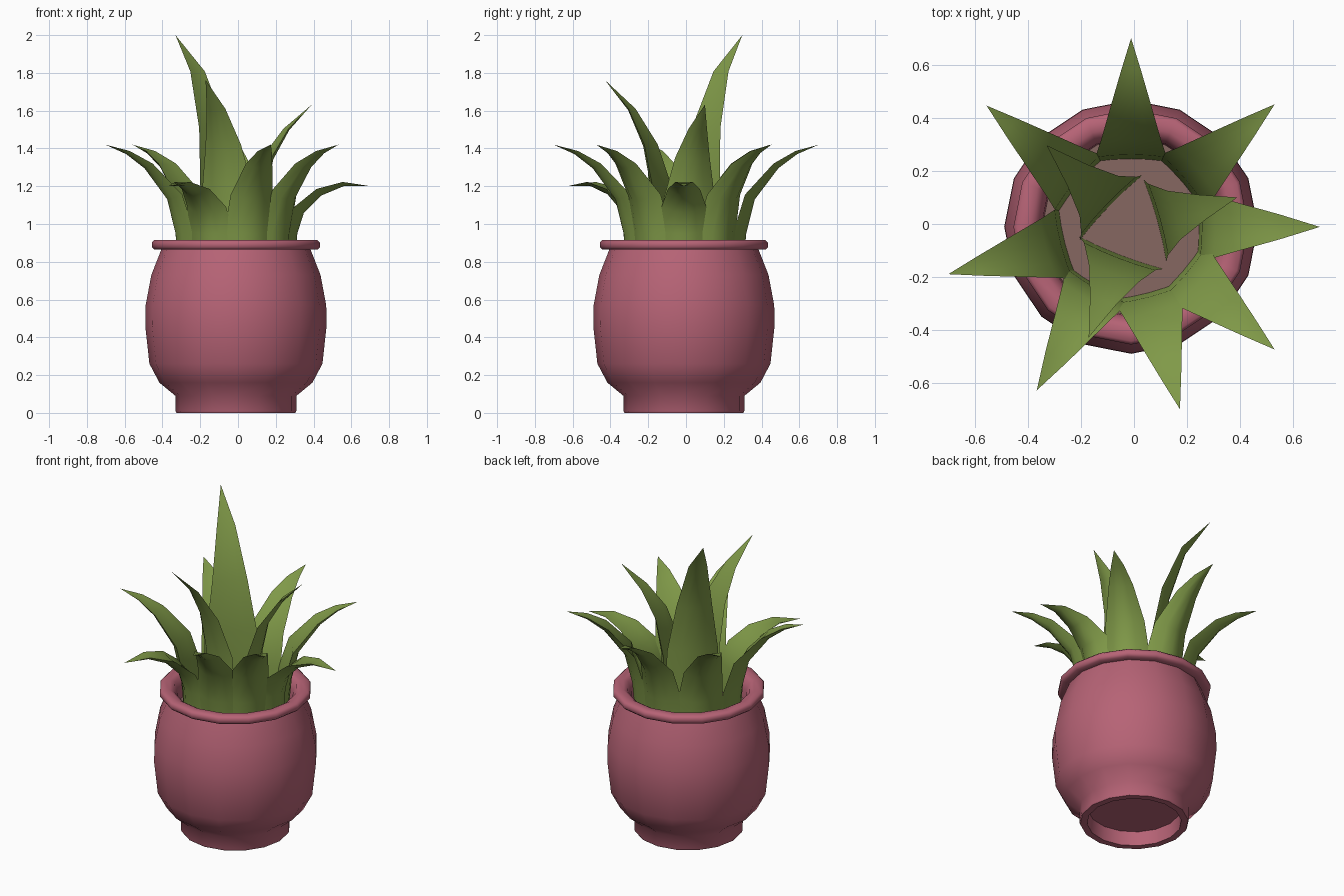
import bpy, bmesh, math
from mathutils import Vector

if "Cube" in bpy.data.objects:
    bpy.data.objects.remove(bpy.data.objects["Cube"])

CX, CY = -0.011, -0.011  # axis of pot and plant


def material(name, rgb):
    m = bpy.data.materials.new(name)
    m.diffuse_color = (*rgb, 1)
    m.use_nodes = True
    m.node_tree.nodes["Principled BSDF"].inputs["Base Color"].default_value = m.diffuse_color
    return m


pink = material("rose_glaze", (0.47, 0.125, 0.18))
green = material("leaf_green", (0.215, 0.32, 0.065))
brown = material("soil_brown", (0.24, 0.135, 0.12))


def finish(bm, name, mat, angle):
    me = bpy.data.meshes.new(name)
    bm.to_mesh(me)
    bm.free()
    me.materials.append(mat)
    ob = bpy.data.objects.new(name, me)
    bpy.context.collection.objects.link(ob)
    bpy.ops.object.select_all(action='DESELECT')
    ob.select_set(True)
    bpy.context.view_layer.objects.active = ob
    bpy.ops.object.shade_smooth_by_angle(angle=math.radians(angle))
    return ob


def lathe(name, profile, mat, sides=16, angle=45):
    bm = bmesh.new()
    rings = []
    for r, z in profile:
        rings.append([bm.verts.new((CX + r * math.cos(2 * math.pi * i / sides),
                                    CY + r * math.sin(2 * math.pi * i / sides), z))
                      for i in range(sides)])
    for a, b in zip(rings, rings[1:]):
        for i in range(sides):
            j = (i + 1) % sides
            bm.faces.new((a[i], a[j], b[j], b[i]))
    # close the inner end of the profile
    bm.faces.new(rings[-1])
    return finish(bm, name, mat, angle)


# Pot: hollow underside, foot, belly, rolled rim and inner wall
body = [(0.27, 0.09), (0.275, 0.0), (0.315, 0.0), (0.32, 0.01), (0.32, 0.09),
        (0.405, 0.16), (0.458, 0.26), (0.48, 0.46), (0.478, 0.57), (0.448, 0.73),
        (0.395, 0.865), (0.432, 0.865), (0.445, 0.878), (0.445, 0.902),
        (0.432, 0.915), (0.385, 0.915), (0.36, 0.90), (0.34, 0.85), (0.335, 0.77)]
lathe("pot", body, pink, angle=60)
lathe("pot_underside", [(0.27, 0.09), (0.1, 0.09)], pink)
# Soil
lathe("soil", [(0.34, 0.785), (0.15, 0.785)], brown)


def leaf(name, azimuth, path, curl=0.5, inner=0.85):
    """Closed leaf: rounded back and shallower front; path rows are
    (radius, height, half width)."""
    a = math.radians(azimuth)
    out = Vector((math.cos(a), math.sin(a), 0))
    side = Vector((-math.sin(a), math.cos(a), 0))
    up = Vector((0, 0, 1))
    base = Vector((CX, CY, 0))
    bm = bmesh.new()
    rows = []
    for k, (r, z, w) in enumerate(path[:-1]):
        p, q = path[max(k - 1, 0)], path[k + 1]
        t = Vector((q[0] - p[0], q[1] - p[1])).normalized()
        inward = -t.y * out + t.x * up
        mid = base + out * r + up * z
        # back runs edge to edge, then the front returns nearly flat
        ring = [bm.verts.new(mid + side * (s * w) + inward * (curl * w * s * s))
                for s in (-1, -0.5, 0, 0.5, 1)]
        ring += [bm.verts.new(mid + side * (s * w)
                              + inward * (curl * w * (inner + (1 - inner) * s * s)))
                 for s in (0.5, 0, -0.5)]
        rows.append(ring)
    r, z, _ = path[-1]
    tip = bm.verts.new(base + out * r + up * z)
    n = len(rows[0])
    for lo, hi in zip(rows, rows[1:]):
        for i in range(n):
            j = (i + 1) % n
            bm.faces.new((lo[i], lo[j], hi[j], hi[i]))
    for i in range(n):
        bm.faces.new((rows[-1][i], rows[-1][(i + 1) % n], tip))
    finish(bm, name, green, 50)


# Outer ring of leaves: six longer, two low and drooping
long_path = [(0.315, 0.785, 0.135), (0.33, 0.95, 0.135), (0.375, 1.13, 0.115),
             (0.50, 1.295, 0.072), (0.60, 1.37, 0.038), (0.714, 1.42, 0)]
low_path = [(0.315, 0.785, 0.135), (0.325, 0.95, 0.135), (0.36, 1.06, 0.118),
            (0.45, 1.15, 0.085), (0.57, 1.20, 0.046), (0.714, 1.20, 0)]
for i, az in enumerate((90, 40.5, 285, 194.5, 140, 319.5)):
    leaf(f"outer_leaf_{i + 1}", az, long_path)
for i, az in enumerate((0, 240)):
    leaf(f"low_leaf_{i + 1}", az, low_path)

# Inner upright leaves
leaf("tall_leaf", 136, [(0.165, 0.785, 0.17), (0.17, 1.2, 0.15), (0.205, 1.5, 0.105),
                        (0.30, 1.8, 0.055), (0.445, 2.0, 0)], 0.35)
leaf("middle_leaf", 249, [(0.165, 0.785, 0.17), (0.17, 1.18, 0.145), (0.22, 1.41, 0.10),
                          (0.31, 1.6, 0.053), (0.448, 1.762, 0)], 0.35)
leaf("small_leaf", 15.5, [(0.15, 0.785, 0.16), (0.155, 1.13, 0.14), (0.20, 1.34, 0.095),
                          (0.29, 1.495, 0.05), (0.417, 1.632, 0)], 0.35)
